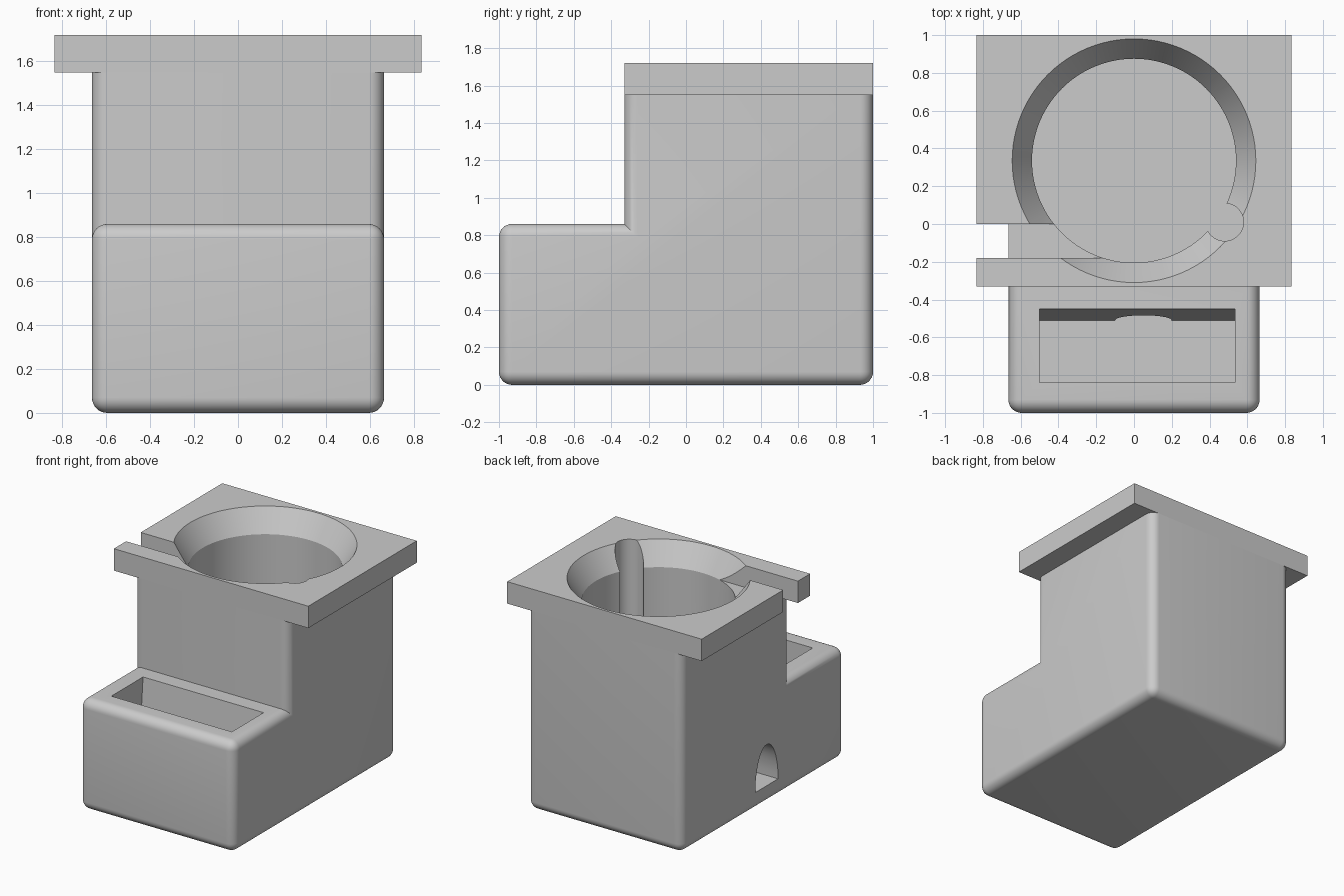
import bpy, bmesh, math
from mathutils import Vector

if "Cube" in bpy.data.objects:
    bpy.data.objects.remove(bpy.data.objects["Cube"])

grey = bpy.data.materials.new("plain grey")
grey.use_nodes = True
grey.diffuse_color = (0.6, 0.6, 0.6, 1)
grey.node_tree.nodes["Principled BSDF"].inputs["Base Color"].default_value = (0.6, 0.6, 0.6, 1)

HALF_W, STEP_Y, STEP_Z = 0.665, -0.33, 0.86
DECK_Z, TOP_Z, FLOOR_Z = 1.55, 1.72, 0.14
BORE_Y, BORE_R, RIM_R = 0.335, 0.54, 0.645
ROUND = 0.07


def finish(name, bm):
    bmesh.ops.recalc_face_normals(bm, faces=bm.faces)
    mesh = bpy.data.meshes.new(name)
    bm.to_mesh(mesh)
    bm.free()
    mesh.materials.append(grey)
    obj = bpy.data.objects.new(name, mesh)
    bpy.context.collection.objects.link(obj)
    return obj


def prism(profile, axis, lo, hi):
    """Extrude a 2D profile along x (profile in y, z) or y (profile in x, z)."""
    bm = bmesh.new()
    place = (lambda a, b: (lo, a, b)) if axis == "x" else (lambda a, b: (a, lo, b))
    face = bm.faces.new([bm.verts.new(place(a, b)) for a, b in profile])
    ext = bmesh.ops.extrude_face_region(bm, geom=[face])
    move = Vector((hi - lo, 0, 0)) if axis == "x" else Vector((0, hi - lo, 0))
    bmesh.ops.translate(bm, vec=move, verts=[v for v in ext["geom"] if isinstance(v, bmesh.types.BMVert)])
    return bm


def rect(a0, a1, b0, b1):
    return [(a0, b0), (a1, b0), (a1, b1), (a0, b1)]


def arch(centre, half, height, steps=24):
    """Half ellipse standing on the inner floor."""
    return [(centre + half * math.cos(math.pi * i / steps),
             FLOOR_Z + height * math.sin(math.pi * i / steps)) for i in range(steps + 1)]


def round_bore(x, y, z0, z1, r0, r1, sides):
    bm = bmesh.new()
    bmesh.ops.create_cone(bm, cap_ends=True, segments=sides, radius1=r0, radius2=r1, depth=z1 - z0)
    bmesh.ops.translate(bm, vec=(x, y, (z0 + z1) / 2), verts=bm.verts)
    return bm


def cut(target, cutter_bm):
    cutter = finish("cutter", cutter_bm)
    mod = target.modifiers.new("cut", "BOOLEAN")
    mod.operation, mod.solver, mod.object = "DIFFERENCE", "EXACT", cutter
    bpy.context.view_layer.objects.active = target
    bpy.ops.object.modifier_apply(modifier=mod.name)
    bpy.data.objects.remove(cutter)


# Stepped body with rounded outer edges
bm = prism([(-1, 0), (1, 0), (1, DECK_Z), (STEP_Y, DECK_Z), (STEP_Y, STEP_Z), (-1, STEP_Z)],
           "x", -HALF_W, HALF_W)


def is_rounded(edge):
    a, b = (v.co for v in edge.verts)
    on_deck = min(a.z, b.z) > DECK_Z - 0.01
    inner = all(abs(c.y - STEP_Y) < 0.01 and abs(c.z - STEP_Z) < 0.01 for c in (a, b))
    return not (on_deck or inner)


bmesh.ops.bevel(bm, geom=[e for e in bm.edges if is_rounded(e)], offset=ROUND,
                offset_type="OFFSET", segments=8, profile=0.5, affect="EDGES")
body = finish("body", bm)

# Deep round well, side groove, front trough and the two arched passages
cut(body, round_bore(0, BORE_Y, FLOOR_Z, 2, BORE_R, BORE_R, 96))
cut(body, round_bore(0.48, 0.01, FLOOR_Z, 2, 0.1, 0.1, 48))
cut(body, prism([(-0.84, FLOOR_Z), (-0.51, FLOOR_Z), (-0.447, 0.9), (-0.84, 0.9)], "x", -0.5, 0.535))
cut(body, prism(arch(0.05, 0.15, 0.32), "y", -0.6, 0))
cut(body, prism(arch(-0.04, 0.14, 0.32), "x", -0.8, 0))

# Top plate with flared rim, groove and side slot
plate = finish("top_plate", prism(rect(STEP_Y, 1, DECK_Z, TOP_Z), "x", -0.835, 0.835))
slope = (RIM_R - BORE_R) / (TOP_Z - DECK_Z)
extra = 0.05
cut(plate, round_bore(0, BORE_Y, DECK_Z - extra, TOP_Z + extra,
                      BORE_R - slope * extra, RIM_R + slope * extra, 96))
cut(plate, round_bore(0.48, 0.01, 1, 2, 0.1, 0.1, 48))
cut(plate, prism(rect(-0.18, 0, 1, 2), "x", -1, 0))

# Smooth curved faces, crisp edges
for obj in (body, plate):
    bpy.ops.object.select_all(action="DESELECT")
    obj.select_set(True)
    bpy.context.view_layer.objects.active = obj
    bpy.ops.object.shade_smooth_by_angle(angle=math.radians(30))
